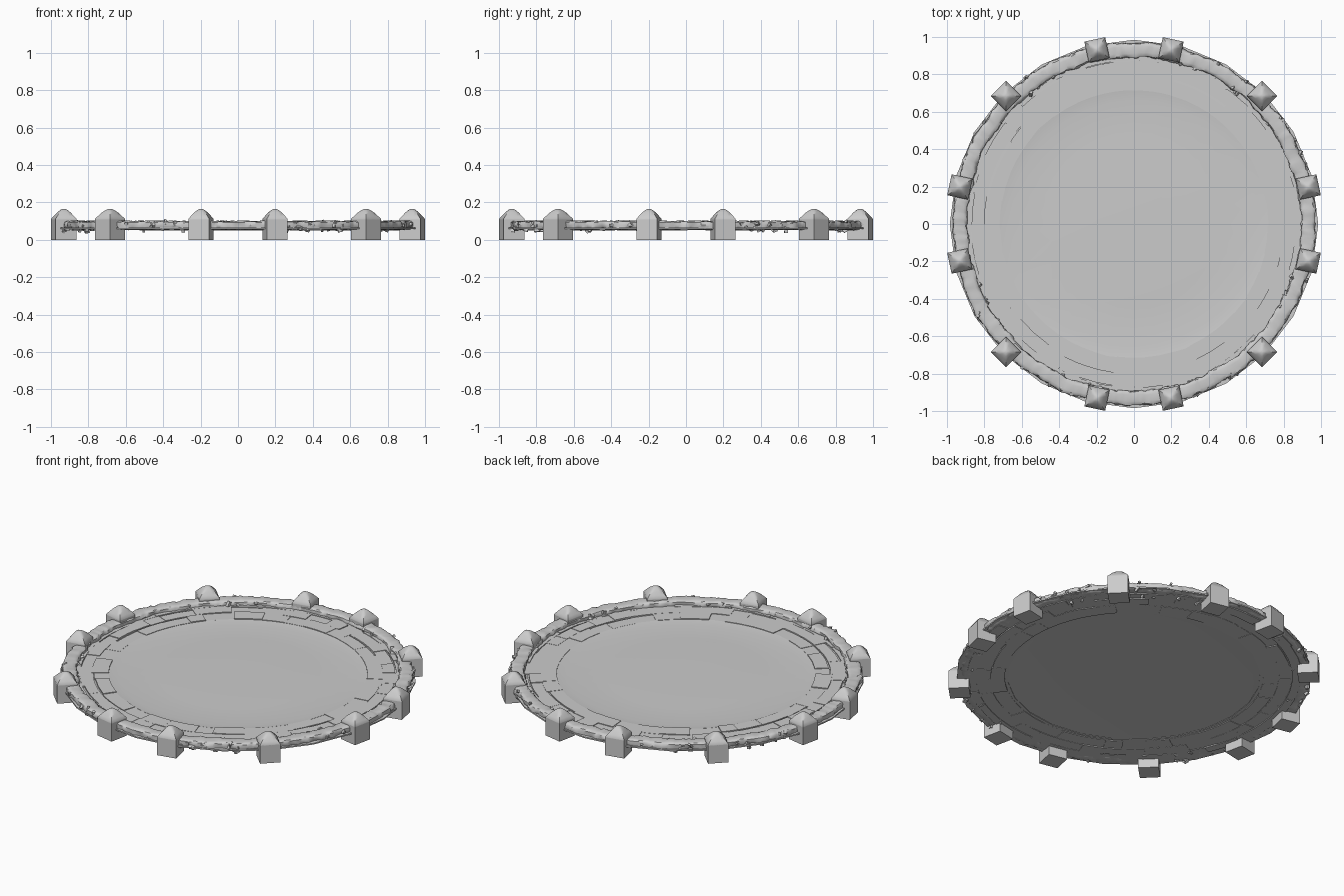
import bpy, bmesh, math, random
from math import sin, cos, pi, radians
from mathutils import Matrix, Vector, noise

random.seed(7)
if "Cube" in bpy.data.objects:
    bpy.data.objects.remove(bpy.data.objects["Cube"])

stone = bpy.data.materials.new("grey stone")
stone.use_nodes = True
GREY = (0.6, 0.6, 0.6, 1)
stone.diffuse_color = GREY
stone.node_tree.nodes["Principled BSDF"].inputs["Base Color"].default_value = GREY


def finish(bm, name, smooth=None):
    bmesh.ops.recalc_face_normals(bm, faces=bm.faces)
    me = bpy.data.meshes.new(name)
    bm.to_mesh(me)
    bm.free()
    me.materials.append(stone)
    ob = bpy.data.objects.new(name, me)
    bpy.context.collection.objects.link(ob)
    if smooth:
        bpy.ops.object.select_all(action='DESELECT')
        ob.select_set(True)
        bpy.context.view_layer.objects.active = ob
        bpy.ops.object.shade_smooth_by_angle(angle=radians(smooth))
    return ob


def polar(r, a, z):
    return Vector((r * cos(a), r * sin(a), z))


def bridge(bm, a, b):
    for i in range(len(a)):
        j = (i + 1) % len(a)
        bm.faces.new((a[i], a[j], b[j], b[i]))


def lathe(name, profile, sides, closed=False, smooth=None):
    """Turn an (r, z) profile about z; open profiles get end caps."""
    bm = bmesh.new()
    rings = [[bm.verts.new(polar(r, 2 * pi * i / sides, z)) for i in range(sides)]
             for r, z in profile]
    for a, b in zip(rings, rings[1:]):
        bridge(bm, a, b)
    if closed:
        bridge(bm, rings[-1], rings[0])
    else:
        bm.faces.new(rings[0])
        bm.faces.new(rings[-1])
    return finish(bm, name, smooth)


# Gently domed centre dish with a sloping border
lathe("centre_dish", [(0.2, 0.073), (0.45, 0.071), (0.66, 0.066), (0.72, 0.073),
                      (0.72, 0.058), (0.66, 0.060), (0.2, 0.062)], 32, smooth=40)
# Thin bed under the paving, showing as a ledge outside the wall
lathe("paving_bed", [(0.70, 0.070), (0.985, 0.066), (0.985, 0.058), (0.70, 0.056)],
      24, closed=True)


def paving_row(bm, r0, r1, count):
    """One ring of butted slabs at slightly different levels."""
    cuts = [2 * pi * (i + random.uniform(-0.25, 0.25)) / count for i in range(count)]
    cuts.append(cuts[0] + 2 * pi)
    for a0, a1 in zip(cuts, cuts[1:]):
        top = 0.075 + random.uniform(-0.003, 0.004)
        low = 0.053 + random.uniform(-0.003, 0.003)
        inner, outer = r0, r1 + random.uniform(-0.012, 0.012)
        mid = (a0 + a1) / 2
        plan = [(inner, a0), (outer, a0), (outer, mid), (outer, a1), (inner, a1), (inner, mid)]
        up = [bm.verts.new(polar(r, a, top)) for r, a in plan]
        down = [bm.verts.new(polar(r, a, low)) for r, a in plan]
        bm.faces.new(up)
        bm.faces.new(down)
        bridge(bm, up, down)


bm = bmesh.new()
paving_row(bm, 0.715, 0.80, 34)
paving_row(bm, 0.80, 0.875, 40)
paving_row(bm, 0.875, 0.93, 30)
finish(bm, "paving_slabs")

# Posts sit at these bearings, giving alternating gaps
POSTS = [radians(q * 90 + a) for q in range(4) for a in (12, 45, 78)]


def wall_section(k, a0, a1):
    """Weathered length of low wall between two posts."""
    bm = bmesh.new()
    steps, sides = 36, 14
    rings = []
    for i in range(steps + 1):
        a = a0 + (a1 - a0) * i / steps
        n = noise.noise(Vector((cos(a) * 7, sin(a) * 7, 3)))
        ring = []
        for j in range(sides):
            t = 2 * pi * j / sides
            # squarish cross-section
            cx = math.copysign(abs(cos(t)) ** 0.55, cos(t))
            cz = math.copysign(abs(sin(t)) ** 0.55, sin(t))
            p = polar(0.93 + 0.012 * n + 0.039 * cx, a, 0.078 + 0.023 * cz)
            d = noise.noise(p * 22) * 0.010 + noise.noise(p * 60) * 0.006
            ring.append(bm.verts.new(p + polar(cx, a, 0.5 * cz) * d))
        rings.append(ring)
    for a, b in zip(rings, rings[1:]):
        bridge(bm, a, b)
    bm.faces.new(rings[0])
    bm.faces.new(rings[-1])
    finish(bm, f"wall_section_{k}", smooth=35)


for k, a in enumerate(POSTS):
    nxt = POSTS[(k + 1) % len(POSTS)] + (2 * pi if k == len(POSTS) - 1 else 0)
    wall_section(k + 1, a, nxt)

# Broken chips clinging to the wall on either side of the corner posts
bm = bmesh.new()
for q in range(4):
    for _ in range(34):
        a = radians(q * 90 + 45 + random.choice((-1, 1)) * random.uniform(6, 30))
        side = random.choice((-1, 1))
        place = polar(0.93 + side * random.uniform(0.028, 0.042), a, random.uniform(0.048, 0.098))
        spin = Matrix.Rotation(random.uniform(0, pi), 4, Vector((1, random.random(), 1)))
        size = Matrix.Diagonal((random.uniform(0.012, 0.032), random.uniform(0.01, 0.02),
                                random.uniform(0.008, 0.018), 1))
        bmesh.ops.create_cube(bm, size=1, matrix=Matrix.Translation(place) @ spin @ size)
finish(bm, "stone_chips")


def square_ring(bm, half, z, rounding, place):
    """Square outline of 16 points, drawn towards a circle by rounding."""
    ring = []
    for i in range(16):
        t = 2 * pi * (i + 0.0) / 16
        m = max(abs(cos(t)), abs(sin(t)))
        r = half * ((1 - rounding) / m + rounding)
        ring.append(bm.verts.new(place @ Vector((r * cos(t), r * sin(t), z))))
    return ring


# Square posts with soft pyramid caps
HALF = 0.057
for k, a in enumerate(POSTS):
    corner = k % 3 == 1
    place = Matrix.Translation(polar(0.968 if corner else 0.952, a, 0)) @ Matrix.Rotation(a, 4, 'Z')
    bm = bmesh.new()
    bmesh.ops.create_cube(bm, size=1, matrix=place @ Matrix.Translation((0, 0, 0.0545))
                          @ Matrix.Diagonal((2 * HALF, 2 * HALF, 0.109, 1)))
    finish(bm, f"post_{k + 1}")
    bm = bmesh.new()
    rings = [square_ring(bm, HALF * s, z, rnd, place) for s, z, rnd in
             ((1, 0.106, 0), (1, 0.112, 0), (0.82, 0.127, 0.1),
              (0.58, 0.146, 0.25), (0.34, 0.159, 0.5), (0.14, 0.165, 0.9))]
    for lower, upper in zip(rings, rings[1:]):
        bridge(bm, lower, upper)
    bm.faces.new(rings[0])
    bm.faces.new(rings[-1])
    finish(bm, f"post_cap_{k + 1}", smooth=50)
